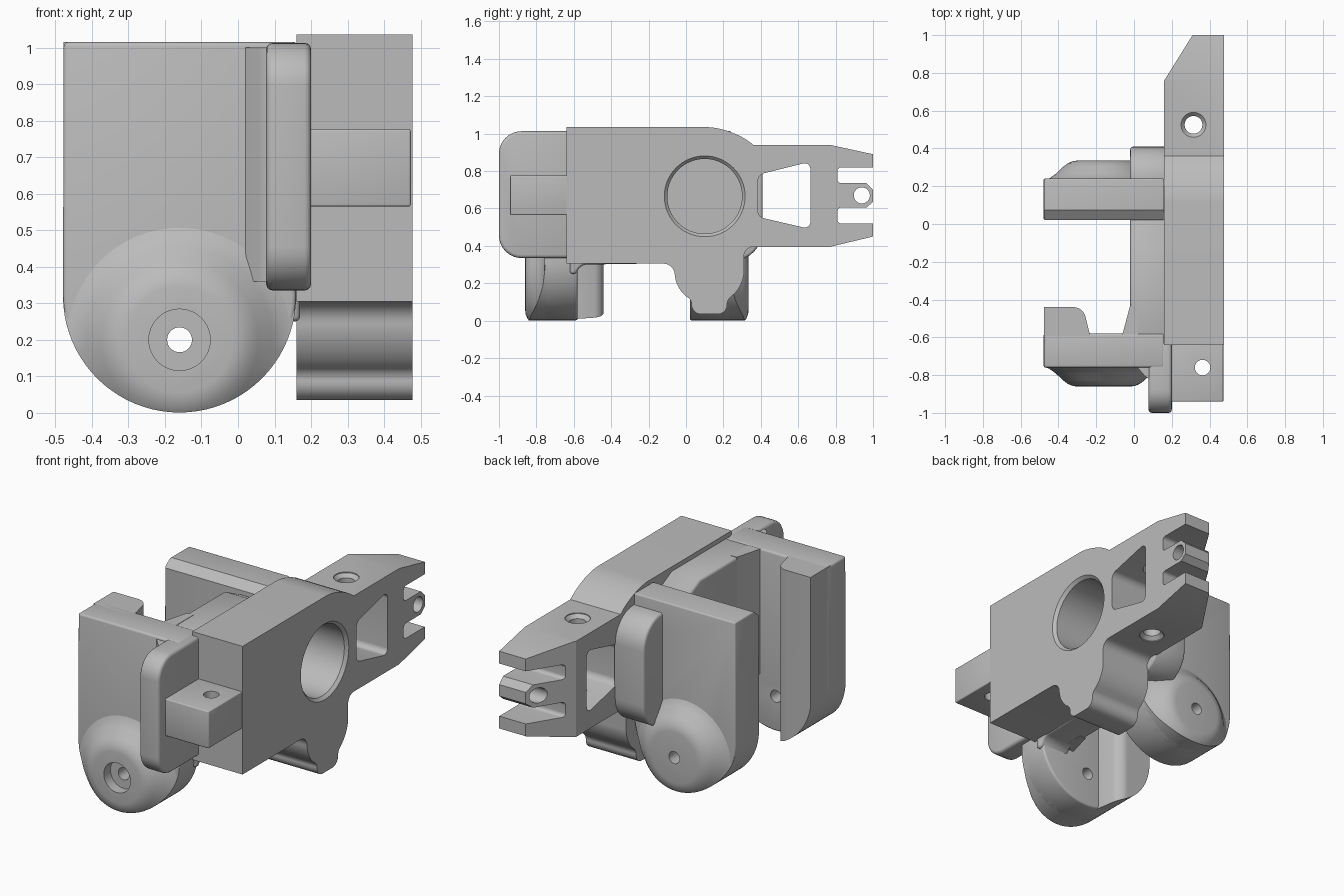
import bpy, bmesh, math
from mathutils import Vector

old = bpy.data.objects.get("Cube")
if old:
    bpy.data.objects.remove(old, do_unlink=True)

grey = bpy.data.materials.new("plain grey")
grey.use_nodes = True
COLOUR = (0.5, 0.5, 0.5, 1)
grey.diffuse_color = COLOUR
grey.node_tree.nodes["Principled BSDF"].inputs["Base Color"].default_value = COLOUR


def place(axis, a, b, t):
    """Put a 2D point on the plane across an axis, at distance t along it."""
    return Vector({"x": (t, a, b), "y": (a, t, b), "z": (a, b, t)}[axis])


def fillet(points):
    """Round each corner that carries a third value, its radius."""
    out = []
    for i, p in enumerate(points):
        c = Vector(p[:2])
        if len(p) == 2:
            out.append(c)
            continue
        before, after = Vector(points[i - 1][:2]), Vector(points[(i + 1) % len(points)][:2])
        s = c + (before - c).normalized() * p[2]
        e = c + (after - c).normalized() * p[2]
        for k in range(9):
            u = k / 8
            w = 0.6 * 2 * u * (1 - u) * 1.17
            v = (1 - u) ** 2 + u ** 2 + w
            out.append((s * (1 - u) ** 2 + c * w + e * u ** 2) / v)
    return out


def finish(name, bm, bevel=0):
    bmesh.ops.remove_doubles(bm, verts=bm.verts, dist=0.0005)
    bmesh.ops.recalc_face_normals(bm, faces=bm.faces)
    mesh = bpy.data.meshes.new(name)
    bm.to_mesh(mesh)
    bm.free()
    mesh.materials.append(grey)
    ob = bpy.data.objects.new(name, mesh)
    bpy.context.collection.objects.link(ob)
    if bevel:
        m = ob.modifiers.new("soft edges", "BEVEL")
        m.width, m.segments, m.angle_limit = bevel, 3, math.radians(40)
    return ob


def prism(name, axis, points, lo, hi, bevel=0):
    bm = bmesh.new()
    face = bm.faces.new([bm.verts.new(place(axis, p[0], p[1], lo)) for p in fillet(points)])
    move = place(axis, 0, 0, hi - lo)
    ext = bmesh.ops.extrude_face_region(bm, geom=[face], use_keep_orig=True)
    bmesh.ops.translate(bm, vec=move, verts=[g for g in ext["geom"] if isinstance(g, bmesh.types.BMVert)])
    return finish(name, bm, bevel)


def turned(name, axis, a, b, profile, sides=48):
    """Solid of revolution from (radius, position along axis) pairs."""
    bm = bmesh.new()
    rings = [[bm.verts.new(place(axis, a + r * math.cos(math.tau * k / sides),
                                 b + r * math.sin(math.tau * k / sides), t))
              for k in range(sides)] for r, t in profile]
    for r0, r1 in zip(rings, rings[1:]):
        for k in range(sides):
            n = (k + 1) % sides
            bm.faces.new((r0[k], r0[n], r1[n], r1[k]))
    bm.faces.new(rings[0])
    bm.faces.new(rings[-1])
    return finish(name, bm)


def boolean(ob, other, operation="DIFFERENCE"):
    m = ob.modifiers.new(other.name, "BOOLEAN")
    m.operation, m.solver, m.object = operation, "EXACT", other
    other.hide_render = True
    other.hide_set(True)
    helpers.add(other)


helpers = set()

# Side plate with lower lug, stepped top and forked rear end
plate = prism("side_plate", "x", [
    (-0.64, 0.305), (-0.06, 0.305, 0.06), (-0.06, 0.17, 0.08), (0.03, 0.11, 0.02),
    (0.03, 0.035, 0.05), (0.22, 0.035, 0.05), (0.22, 0.11, 0.02), (0.31, 0.19, 0.07),
    (0.31, 0.395, 0.05), (0.77, 0.395), (1.0, 0.45), (1.0, 0.52), (0.81, 0.52, 0.02),
    (0.81, 0.605, 0.02), (0.965, 0.605), (1.0, 0.635), (1.0, 0.7), (0.965, 0.735),
    (0.81, 0.735, 0.02), (0.81, 0.82, 0.02), (1.0, 0.82), (1.0, 0.89), (0.77, 0.94),
    (0.36, 0.94), (0.24, 1.035, 0.13), (-0.64, 1.035)], 0.16, 0.477)
window = prism("window_cutter", "x", [
    (0.385, 0.555, 0.03), (0.665, 0.49, 0.04), (0.665, 0.85, 0.04), (0.385, 0.78, 0.03)], 0.1, 0.6)
taper = prism("taper_cutter", "z", [(0.1, 0.664), (0.335, 1.04), (0.1, 1.04)], 0, 1.2)
bore = turned("bore_cutter", "x", 0.1, 0.665,
              [(0.2, 0.04), (0.2, 0.46), (0.217, 0.478), (0.217, 0.6)], 64)
tab_hole = turned("tab_hole_cutter", "x", 0.94, 0.67, [(0.043, 0), (0.043, 0.6)], 32)
screw = turned("screw_hole_cutter", "z", 0.315, 0.525, [
    (0.066, 0.3), (0.066, 0.4), (0.047, 0.42), (0.047, 0.915), (0.066, 0.935), (0.066, 1.0)], 32)
for cutter in (window, taper, bore, tab_hole, screw):
    boolean(plate, cutter)

# Spine joining the two jaws, ending in a rounded pad
spine = prism("spine", "x", [
    (-0.62, 0.25), (-0.59, 0.25), (-0.56, 0.3, 0.03), (0.1, 0.31), (0.41, 0.33, 0.15),
    (0.41, 0.95, 0.16), (0.02, 0.95), (-0.1, 1.01), (-0.62, 1.01)], -0.02, 0.17, 0.025)
boolean(spine, bore)

# Jaws share one rounded outline
OUTLINE = [(-0.477, 1.015), (0.16, 1.015)] + [
    (-0.16 + 0.319 * math.cos(a), 0.32 - 0.319 * math.sin(a))
    for a in (math.pi * k / 40 for k in range(41))]
front_jaw = prism("front_jaw", "y", OUTLINE, -0.76, -0.58, 0.012)
rear_jaw = prism("rear_jaw", "y", OUTLINE, 0.022, 0.24, 0.008)
ridge = prism("ridge_cutter", "x", [(-0.05, 0.92), (0.1, 1.035), (-0.05, 1.1)], -0.6, 0.3)
boolean(rear_jaw, ridge)
boolean(rear_jaw, bore)

# Thick inner lip and sloped channel side on the front jaw
lip = prism("front_jaw_lip", "z", [
    (-0.477, -0.62), (-0.477, -0.44), (-0.27, -0.44, 0.05), (-0.235, -0.58), (-0.235, -0.62)],
    0, 1.015)
lip_clip = prism("lip_clip", "y", OUTLINE, -0.9, 0)
boolean(lip, lip_clip, "INTERSECT")
prism("channel_side", "z", [
    (-0.065, -0.6), (-0.06, -0.58), (-0.02, -0.43), (0.02, -0.43), (0.02, -0.6)], 0.3, 1.012)

# Flared bosses, trimmed to the jaw outline
FLARE = [(0.34, -0.03), (0.34, 0.0), (0.29, 0.015), (0.255, 0.04), (0.215, 0.078),
         (0.19, 0.097), (0.165, 0.107), (0.145, 0.11)]
pin = turned("pin_hole_cutter", "y", -0.16, 0.2, [(0.034, -1.1), (0.034, 0.8)], 32)
counterbore = turned("counterbore_cutter", "y", -0.16, 0.2, [(0.084, -1), (0.084, -0.8)], 48)
boss_clip = prism("boss_clip", "y", OUTLINE, -1.2, 0.9)
bosses = []
for name, base, way in (("front_boss", -0.75, -1), ("rear_boss", 0.225, 1)):
    boss = turned(name, "y", -0.16, 0.2, [(r, base + way * t) for r, t in FLARE], 64)
    boolean(boss, boss_clip, "INTERSECT")
    boolean(boss, pin)
    bosses.append(boss)
boolean(bosses[0], counterbore)
for jaw in (front_jaw, rear_jaw):
    boolean(jaw, pin)

# Front flange with rounded corners, and the drilled block beside it
prism("front_flange", "x", [
    (-1.0, 0.335, 0.12), (-0.62, 0.335), (-0.62, 1.013), (-1.0, 1.013, 0.12)],
    0.077, 0.2, 0.018)
prism("flange_fillet", "z", [(0.02, -0.75), (0.02, -0.762), (0.079, -0.83, 0.04),
                             (0.1, -0.83), (0.1, -0.75)], 0.36, 1.0)
block = prism("front_block", "x", [
    (-0.94, 0.565), (-0.62, 0.565), (-0.62, 0.776), (-0.94, 0.776)], 0.18, 0.473, 0.006)
block_hole = turned("block_hole_cutter", "z", 0.363, -0.76, [(0.041, 0.4), (0.041, 0.9)], 32)
boolean(block, block_hole)

# Smooth the curved parts while keeping sharp edges, with the cuts applied first
graph = bpy.context.evaluated_depsgraph_get()
solids = [o for o in bpy.context.collection.objects
          if o.type == "MESH" and o not in helpers and o.data.materials[:1] == [grey]]
baked = [(o, bpy.data.meshes.new_from_object(o.evaluated_get(graph))) for o in solids]
for o, mesh in baked:
    o.modifiers.clear()
    o.data = mesh
for h in helpers:
    bpy.data.objects.remove(h, do_unlink=True)
bpy.ops.object.select_all(action="DESELECT")
for o in solids:
    o.select_set(True)
bpy.context.view_layer.objects.active = solids[0]
bpy.ops.object.shade_smooth_by_angle(angle=math.radians(32))
